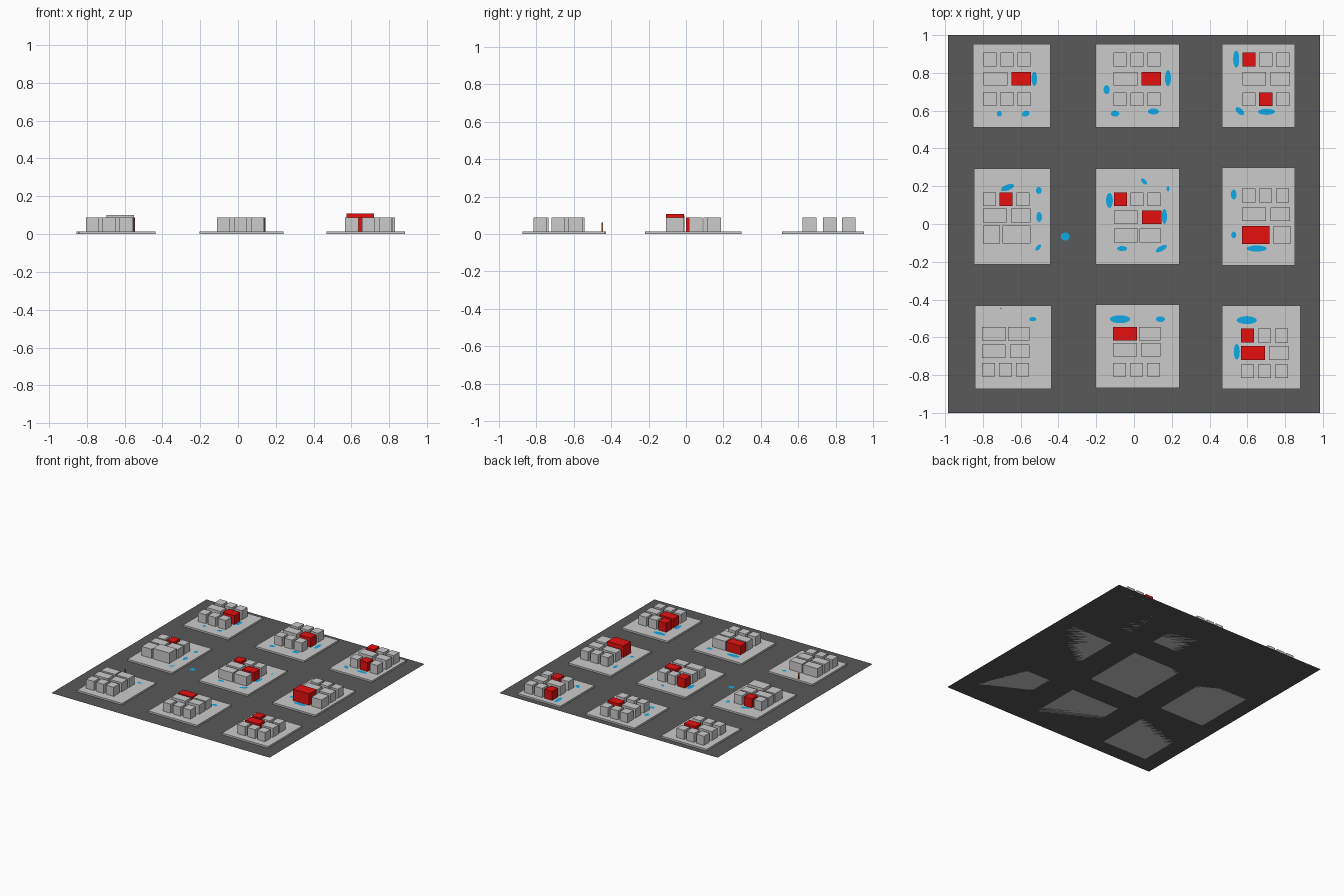
import bpy, bmesh, math
from mathutils import Matrix

if "Cube" in bpy.data.objects:
    bpy.data.objects.remove(bpy.data.objects["Cube"])

PAD_TOP = 0.014
ROOF = 0.088


def material(name, rgb):
    m = bpy.data.materials.new(name)
    m.diffuse_color = (*rgb, 1)
    m.use_nodes = True
    m.node_tree.nodes["Principled BSDF"].inputs["Base Color"].default_value = m.diffuse_color
    return m


RED = material("red_paint", (0.8, 0.005, 0.005))
BLUE = material("water_blue", (0.005, 0.4, 0.8))
ASPHALT = material("asphalt", (0.1, 0.1, 0.1))
WOOD = material("post_brown", (0.45, 0.18, 0.03))


def finish(name, bm, mat=None):
    me = bpy.data.meshes.new(name)
    bm.to_mesh(me)
    bm.free()
    ob = bpy.data.objects.new(name, me)
    bpy.context.collection.objects.link(ob)
    if mat:
        me.materials.append(mat)
    return ob


def box(name, x0, x1, y0, y1, z0, z1, mat=None):
    bm = bmesh.new()
    m = Matrix.Translation(((x0 + x1) / 2, (y0 + y1) / 2, (z0 + z1) / 2)) \
        @ Matrix.Diagonal((x1 - x0, y1 - y0, z1 - z0, 1))
    bmesh.ops.create_cube(bm, size=1, matrix=m)
    return finish(name, bm, mat)


def puddle(x, y, w, h, tilt=0, z=PAD_TOP + 0.001):
    """Flat ellipse of water, w by h, turned by tilt degrees."""
    bm = bmesh.new()
    m = Matrix.Translation((x, y, z)) @ Matrix.Rotation(math.radians(tilt), 4, 'Z') \
        @ Matrix.Diagonal((w / 2, h / 2, 1, 1))
    bmesh.ops.create_circle(bm, cap_ends=True, radius=1, segments=24, matrix=m)
    finish("puddle", bm, BLUE)


# Row patterns: spans of the houses along x
THREE = ((0, .069), (.089, .158), (.179, .248))
TWO = ((0, .126), (.149, .252))
TIGHT = ((0, .127), (.137, .251))


def block(name, pad, left, rows, puddles):
    """Pavement pad, rows of houses (top y, pattern, red index, depth, heights) and puddles."""
    box(name + "_pavement", *pad, 0, PAD_TOP)
    for r, (top, spans, red, *extra) in enumerate(rows):
        depth = extra[0] if extra else .073
        roofs = extra[1] if extra else (ROOF,) * 3
        for i, (a, b) in enumerate(spans):
            box(f"{name}_house_{r}_{i}", left + a, left + b, top - depth, top,
                PAD_TOP, roofs[i], RED if i == red else None)
    for p in puddles:
        puddle(*p)


# Road surface
bm = bmesh.new()
bmesh.ops.create_grid(bm, x_segments=1, y_segments=1, size=1,
                      matrix=Matrix.Diagonal((.985, 1, 1, 1)))
finish("road", bm, ASPHALT)

# Back row of blocks
block("back_left", (-.853, -.441, .512, .952), -.797,
      [(.907, THREE, None), (.805, TWO, 1), (.698, THREE, None)],
      [(-.528, .769, .03, .075), (-.713, .584, .027, .03), (-.573, .584, .042, .03, 20)])
block("back_middle", (-.203, .24, .512, .952), -.108,
      [(.907, THREE, None), (.805, TWO, 1), (.697, THREE, None)],
      [(.18, .772, .032, .085), (-.145, .711, .032, .048),
       (-.1, .584, .045, .032), (.103, .596, .058, .032)])
block("back_right", (.467, .853, .512, .952), .574,
      [(.907, THREE, 0), (.805, TWO, None), (.697, THREE, 1)],
      [(.541, .873, .032, .09), (.56, .597, .055, .03, -42), (.702, .594, .09, .032)])

# Middle row of blocks
block("middle_left", (-.847, -.441, -.215, .294), -.8,
      [(.167, THREE, 1), (.082, TWO, None),
       (-.008, ((0, .09), (.104, .251)), None, .094, (ROOF, .1))],
      [(-.67, .193, .075, .03, 20), (-.504, .178, .03, .037),
       (-.502, .037, .03, .053), (-.507, -.125, .04, .02, 50)])
block("middle", (-.203, .24, -.215, .294), -.107,
      [(.167, THREE, 0), (.072, TWO, 1), (-.024, TIGHT, None)],
      [(-.13, .125, .036, .08), (.053, .225, .04, .022, -45), (.18, .186, .016, .026),
       (.161, .04, .027, .08), (-.063, -.13, .053, .027), (.145, -.13, .065, .027, 30)])
block("middle_right", (.467, .853, -.22, .298), .573,
      [(.188, THREE, None), (.088, TWO, None),
       (-.011, ((0, .145), (.166, .256)), 0, .096, (.108, ROOF))],
      [(.528, .156, .03, .053), (.528, -.058, .027, .035), (.65, -.13, .107, .032)])

# Front row of blocks
block("front_left", (-.842, -.436, -.873, -.432), -.805,
      [(-.544, TIGHT, None), (-.637, TWO, None), (-.735, THREE, None)],
      [(-.536, -.504, .038, .022)])
block("front_middle", (-.203, .24, -.868, -.427), -.111,
      [(-.544, TIGHT, 0), (-.629, TWO, None), (-.735, THREE, None)],
      [(-.074, -.504, .107, .042), (.14, -.504, .048, .03)])
block("front_right", (.467, .882, -.873, -.432), .567,
      [(-.554, THREE, 0), (-.647, TWO, 0), (-.743, THREE, None)],
      [(.597, -.509, .107, .042), (.544, -.676, .032, .083)])

# Lone puddle on the road and a thin post on the front left pavement
puddle(-.364, -.066, .048, .042, 0, .002)
box("post", -.708, -.702, -.451, -.445, PAD_TOP, .062, WOOD)
